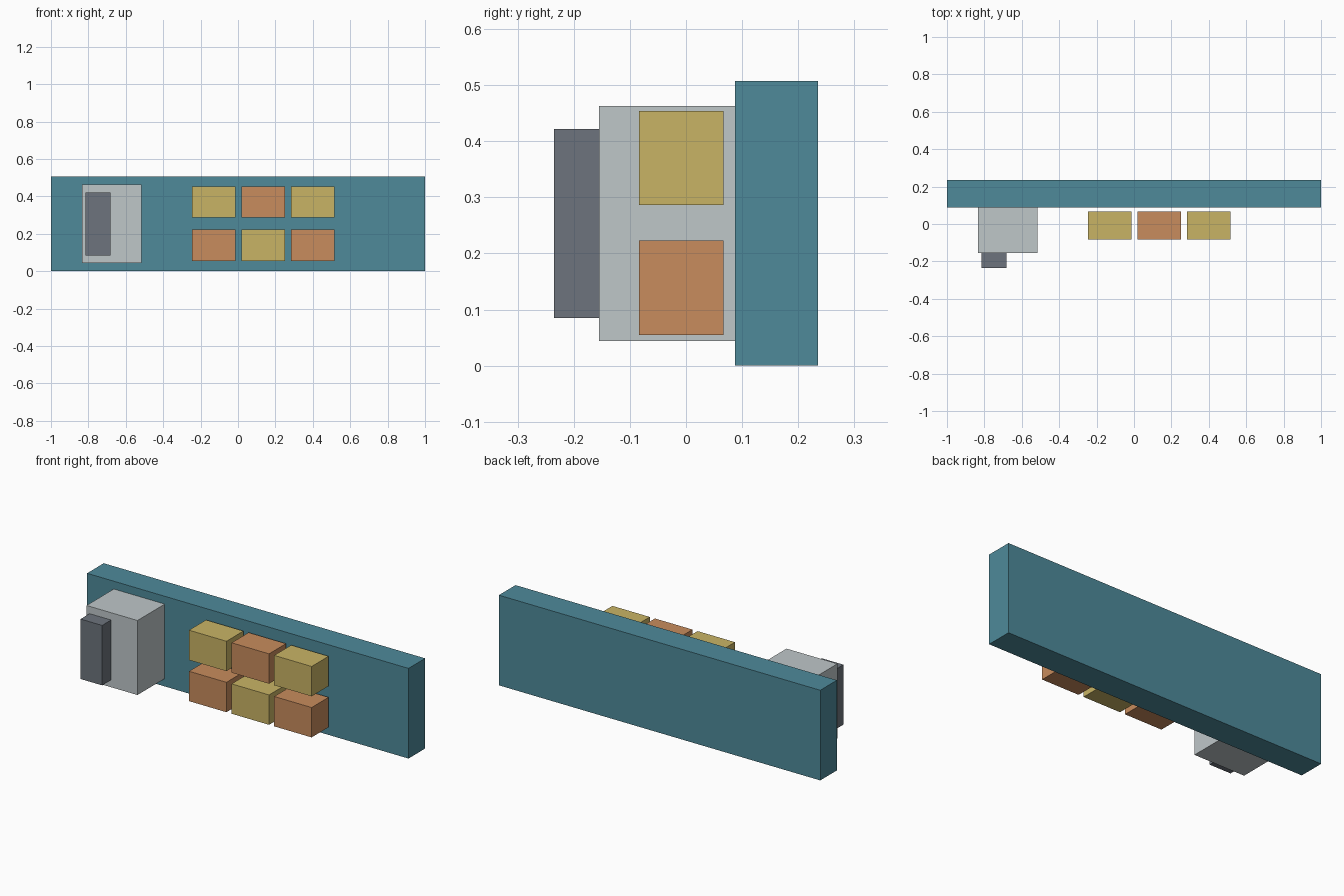
import bpy

if "Cube" in bpy.data.objects:
    bpy.data.objects.remove(bpy.data.objects["Cube"])


def material(name, rgb):
    """Flat material from 0-255 display values, converted to linear."""
    lin = [c / 255 / 12.92 if c < 11 else ((c / 255 + 0.055) / 1.055) ** 2.4 for c in rgb]
    m = bpy.data.materials.new(name)
    m.diffuse_color = (*lin, 1)
    m.use_nodes = True
    m.node_tree.nodes["Principled BSDF"].inputs["Base Color"].default_value = m.diffuse_color
    return m


teal = material("teal", (78, 138, 154))
light_grey = material("light grey", (191, 199, 201))
dark_grey = material("dark grey", (109, 116, 125))
gold = material("gold", (201, 180, 101))
orange = material("orange", (200, 140, 93))


def box(name, x, y, z, mat):
    """Box spanning the (min, max) ranges on each axis."""
    spans = (x, y, z)
    bpy.ops.mesh.primitive_cube_add(size=1, location=[(a + b) / 2 for a, b in spans])
    ob = bpy.context.object
    ob.name = name
    ob.scale = [b - a for a, b in spans]
    bpy.ops.object.transform_apply(location=False, rotation=False, scale=True)
    ob.data.materials.append(mat)


# Long backing wall
box("back_panel", (-1, 1), (0.087, 0.235), (0, 0.507), teal)

# Cabinet against the wall, with a narrow plate on its front
box("cabinet", (-0.834, -0.517), (-0.155, 0.087), (0.044, 0.463), light_grey)
box("cabinet_door", (-0.815, -0.681), (-0.235, -0.155), (0.085, 0.422), dark_grey)

# Two rows of three blocks in alternating colours, standing just off the wall
for row, z in enumerate((0.055, 0.286)):
    for col in range(3):
        x = -0.246 + col * 0.265
        box(f"block_{row}_{col}", (x, x + 0.233), (-0.084, 0.067), (z, z + 0.168),
            gold if (row + col) % 2 else orange)
